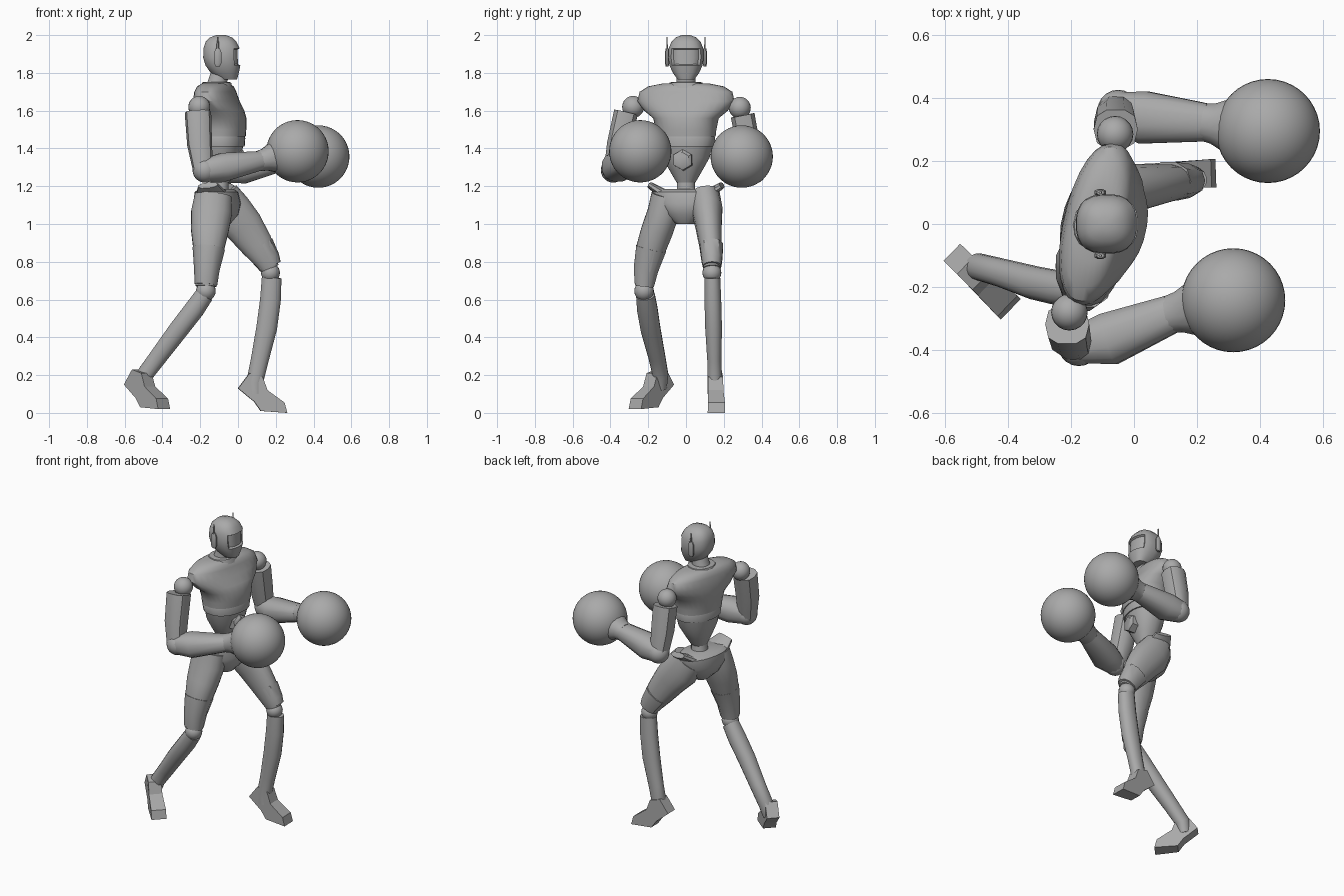
import bpy
import bmesh
from math import sin, cos, pi, radians
from mathutils import Vector, Matrix

cube = bpy.data.objects.get("Cube")
if cube:
    bpy.data.objects.remove(cube, do_unlink=True)

# One plain grey for the whole figure
grey = bpy.data.materials.new("plain_grey")
grey.use_nodes = True
colour = (0.4, 0.4, 0.4, 1)
grey.diffuse_color = colour
grey.node_tree.nodes["Principled BSDF"].inputs["Base Color"].default_value = colour

TWIST = radians(-13)  # upper body turns towards its own right
SIDE = Vector((-sin(TWIST), cos(TWIST), 0))


def finish(name, bm, angle=40):
    """Turn a bmesh into a named, smooth-shaded grey object."""
    bmesh.ops.recalc_face_normals(bm, faces=bm.faces[:])
    mesh = bpy.data.meshes.new(name)
    bm.to_mesh(mesh)
    bm.free()
    mesh.materials.append(grey)
    obj = bpy.data.objects.new(name, mesh)
    bpy.context.collection.objects.link(obj)
    bpy.ops.object.select_all(action='DESELECT')
    obj.select_set(True)
    bpy.context.view_layer.objects.active = obj
    bpy.ops.object.shade_smooth_by_angle(angle=radians(angle))
    return obj


def squash(value, power):
    return abs(value) ** (2 / power) * (1 if value >= 0 else -1)


def loft(stations, side=(0, 1, 0), sides=16, power=2.2, flat=False):
    """Skin rings given as (x, y, z, half width, half depth)."""
    bm = bmesh.new()
    centres = [Vector(s[:3]) for s in stations]
    rings = []
    for i, s in enumerate(stations):
        before, after = centres[max(i - 1, 0)], centres[min(i + 1, len(centres) - 1)]
        along = Vector((0, 0, 1)) if flat else (after - before).normalized()
        across = Vector(side)
        across = (across - along * across.dot(along)).normalized()
        deep = across.cross(along)
        ring = []
        for k in range(sides):
            t = 2 * pi * (k + 0.5) / sides
            offset = across * s[3] * squash(cos(t), power) + deep * s[4] * squash(sin(t), power)
            ring.append(bm.verts.new(centres[i] + offset))
        rings.append(ring)
    for low, high in zip(rings, rings[1:]):
        for k in range(sides):
            n = (k + 1) % sides
            bm.faces.new((low[k], low[n], high[n], high[k]))
    bm.faces.new(rings[0])
    bm.faces.new(rings[-1])
    bmesh.ops.recalc_face_normals(bm, faces=bm.faces[:])
    return bm


def limb(name, stations, **options):
    return finish(name, loft(stations, **options))


def ball(name, centre, radius, segments=20):
    bm = bmesh.new()
    bmesh.ops.create_uvsphere(bm, u_segments=segments, v_segments=segments // 2 + 2, radius=radius,
                              matrix=Matrix.Translation(centre))
    return finish(name, bm)


def foot(name, heel, yaw):
    """Side outline of heel spur, ankle and toe, extruded across the foot."""
    outline = [(0, .13), (.06, .21), (.13, .19), (.155, .12), (.245, .055),
               (.26, 0), (.12, .01), (.085, .06), (.06, .08)]
    bm = bmesh.new()
    turn = Matrix.Translation(heel) @ Matrix.Rotation(radians(yaw), 4, 'Z')
    walls = []
    for sign in (-1, 1):
        walls.append([bm.verts.new(turn @ Vector((u, sign * (.038 + .05 * max(u - .1, 0)), z)))
                      for u, z in outline])
    bm.faces.new(walls[0])
    bm.faces.new(walls[1])
    for k in range(len(outline)):
        n = (k + 1) % len(outline)
        bm.faces.new((walls[0][k], walls[0][n], walls[1][n], walls[1][k]))
    finish(name, bm, 30)


# Head with a recessed face plate
head = loft([(-.05, 0, 1.765, .045, .045), (-.07, 0, 1.8, .07, .075),
             (-.08, 0, 1.84, .088, .093), (-.087, 0, 1.88, .095, .098),
             (-.087, 0, 1.93, .092, .096), (-.09, 0, 1.965, .078, .082),
             (-.09, 0, 1.988, .055, .058), (-.09, 0, 2, .022, .025)],
            sides=24, power=2.5, flat=True)
face = [f for f in head.faces if f.normal.x > .6 and 1.83 < f.calc_center_median().z < 1.94]
bmesh.ops.inset_region(head, faces=face, thickness=.006, depth=-.012)
finish("head", head)

# Ear pads with slim aerials
for label, y in (("left", .1), ("right", -.1)):
    limb(label + "_ear_pad", [(-.107, y, 1.835, .008, .012), (-.107, y, 1.85, .012, .02),
                              (-.107, y, 1.91, .012, .02), (-.107, y, 1.93, .008, .012)], sides=8)
    limb(label + "_aerial", [(-.107, y, 1.9, .005, .008), (-.107, y, 1.99, .003, .004)], sides=6)

# Neck and collar
limb("neck", [(-.115, 0, 1.7, .065, .065), (-.11, 0, 1.75, .052, .05), (-.09, 0, 1.81, .05, .05)])
limb("collar", [(-.115, 0, 1.72, .1, .085), (-.113, 0, 1.75, .085, .075),
                (-.112, 0, 1.752, .06, .055)], side=SIDE, flat=True)

# Chest, ribs band and tapering belly, all turned with the shoulders
limb("chest", [(-.085, 0, 1.462, .158, .122), (-.085, 0, 1.5, .162, .125), (-.09, 0, 1.56, .175, .13),
               (-.1, 0, 1.6, .225, .125), (-.115, 0, 1.65, .262, .108), (-.12, 0, 1.7, .25, .095),
               (-.12, 0, 1.728, .205, .085), (-.12, 0, 1.745, .12, .065)],
     side=SIDE, sides=28, flat=True)
limb("rib_band", [(-.085, 0, 1.41, .148, .117), (-.085, 0, 1.455, .156, .12),
                  (-.085, 0, 1.47, .15, .115)], side=SIDE, sides=28, flat=True)
limb("belly", [(-.095, 0, 1.22, .05, .05), (-.092, 0, 1.28, .085, .075), (-.088, 0, 1.35, .125, .1),
               (-.086, 0, 1.42, .142, .112)], side=SIDE, sides=24, flat=True)
limb("belly_plate", [(-.04, -.01, 1.335, .055, .055), (.025, -.018, 1.34, .055, .055),
                     (.035, -.02, 1.34, .04, .04)], sides=6, power=2)
limb("waist", [(-.11, 0, 1.1, .07, .06), (-.1, 0, 1.18, .05, .05), (-.095, 0, 1.25, .045, .045)])

# Pelvis with flared hip tips
limb("pelvis", [(-.1, 0, 1, .05, .06), (-.105, 0, 1.05, .12, .105), (-.11, 0, 1.11, .175, .12),
                (-.115, 0, 1.17, .18, .108), (-.115, 0, 1.185, .15, .085)],
     side=SIDE, sides=24, flat=True)
for label, s in (("left", 1), ("right", -1)):
    hip = Vector((-.115, 0, 1.15)) + SIDE * s * .11
    tip = Vector((-.115, 0, 1.205)) + SIDE * s * .195
    limb(label + "_hip_tip", [(*hip, .09, .03), (*tip, .055, .018)], side=(1, 0, 0), sides=10)

# Thighs
limb("left_thigh", [(-.09, .1, 1.15, .08, .1), (-.04, .112, 1.07, .082, .115), (.03, .12, .99, .07, .105),
                    (.1, .13, .89, .06, .088), (.15, .133, .81, .052, .066), (.168, .135, .765, .042, .05)])
limb("right_thigh", [(-.13, -.1, 1.15, .085, .1), (-.14, -.12, 1.06, .085, .11),
                     (-.15, -.155, .96, .085, .1), (-.155, -.182, .88, .08, .085),
                     (-.167, -.212, .74, .06, .062), (-.17, -.22, .67, .05, .056)])
# Raised cuffs above the knees
limb("left_thigh_cuff", [(.11, .135, .88, .064, .084), (.155, .137, .81, .057, .07),
                         (.172, .138, .775, .05, .06)], sides=10)
limb("right_thigh_cuff", [(-.155, -.185, .87, .084, .086), (-.165, -.212, .76, .068, .068),
                          (-.17, -.22, .68, .055, .06)], sides=10)

# Knees, shins and feet
ball("left_knee", (.172, .137, .742), .05)
ball("right_knee", (-.17, -.222, .645), .052)
limb("left_shin", [(.178, .14, .715, .042, .053), (.172, .142, .6, .045, .056), (.152, .146, .45, .045, .056),
                   (.115, .15, .28, .038, .048), (.088, .152, .16, .04, .045), (.09, .152, .1, .04, .04)])
limb("right_shin", [(-.178, -.215, .625, .05, .05), (-.23, -.205, .55, .055, .054),
                    (-.315, -.187, .44, .053, .053), (-.42, -.155, .3, .045, .048),
                    (-.495, -.135, .2, .042, .045), (-.515, -.14, .13, .038, .038)])
foot("left_foot", (0, .152, 0), 2)
foot("right_foot", (-.578, -.09, .02), -44)

# Arms: shoulder ball, upper arm, elbow, forearm, glove
arms = {
    "left": dict(shoulder=(-.06, .285, 1.615), elbow=(-.05, .36, 1.28), glove=(.425, .295, 1.357),
                 upper=[(-.058, .3, 1.575), (-.06, .33, 1.42), (-.055, .358, 1.28)],
                 fore=[(-.07, .36, 1.28), (.03, .338, 1.29), (.23, .322, 1.33)]),
    "right": dict(shoulder=(-.205, -.28, 1.62), elbow=(-.175, -.385, 1.285), glove=(.315, -.242, 1.385),
                  upper=[(-.212, -.318, 1.59), (-.203, -.357, 1.42), (-.185, -.383, 1.28)],
                  fore=[(-.18, -.385, 1.285), (-.08, -.365, 1.3), (.12, -.285, 1.335)]),
}
for label, arm in arms.items():
    ball(label + "_shoulder", arm["shoulder"], .058)
    ball(label + "_elbow", arm["elbow"], .066)
    top, middle, bottom = arm["upper"]
    limb(label + "_upper_arm", [(*top, .066, .07), (*middle, .064, .066), (*bottom, .054, .052)],
         sides=10, power=2.6)
    back, bulge, wrist = arm["fore"]
    limb(label + "_forearm", [(*back, .06, .062), (*bulge, .086, .078), (*wrist, .062, .052)],
         sides=12, power=2.4)
    # Flared wrist cuff running into the round glove
    a, b = Vector(wrist), Vector(arm["glove"])
    limb(label + "_cuff", [(*a.lerp(b, -.05), .06, .055), (*a.lerp(b, .12), .066, .06),
                           (*a.lerp(b, .4), .092, .088)])
    ball(label + "_glove", arm["glove"], .165, 40)
